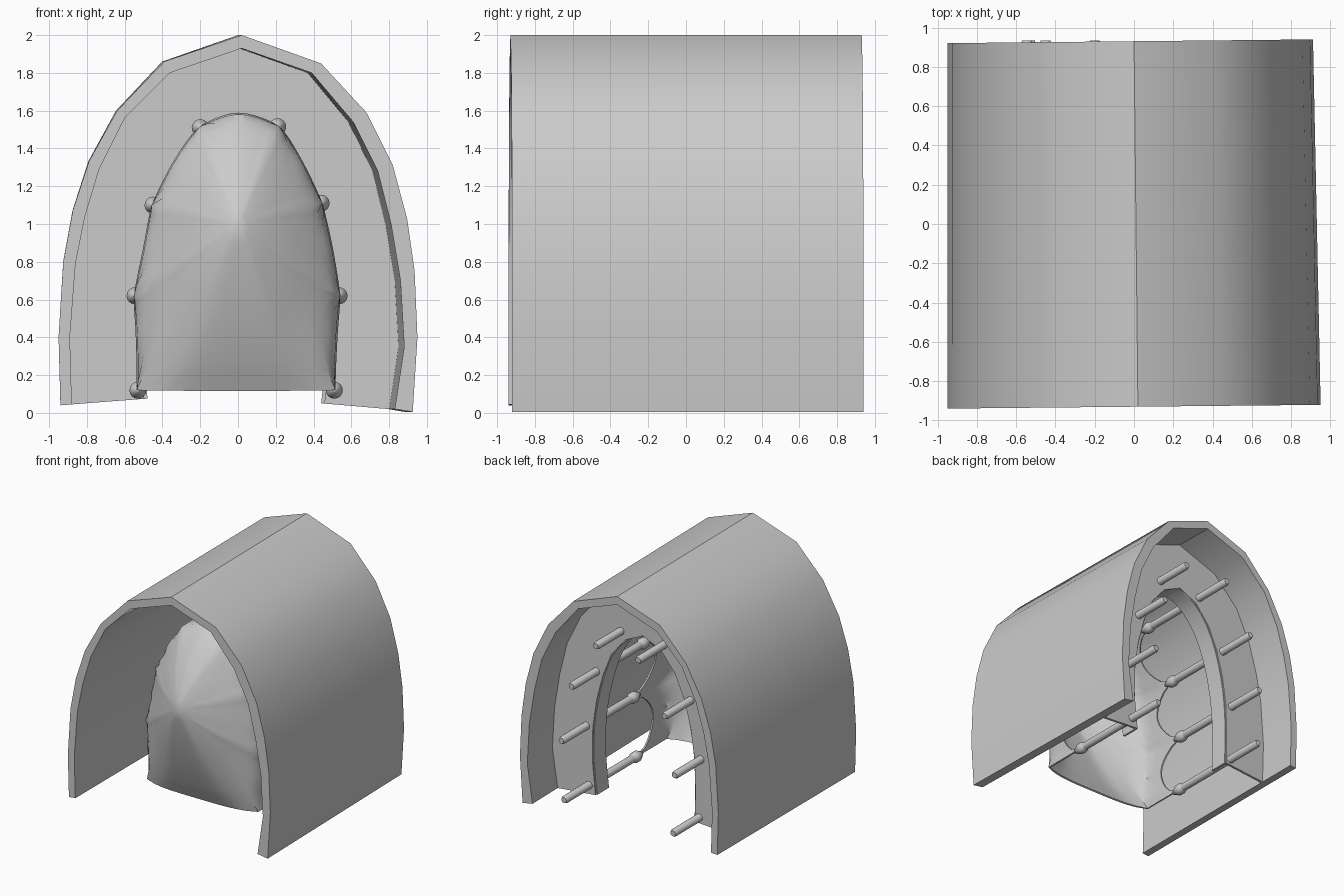
import bpy, math
from mathutils import Vector as V

if "Cube" in bpy.data.objects:
    bpy.data.objects.remove(bpy.data.objects["Cube"])


def make(name, verts, faces, thick=0.0, angle=30):
    me = bpy.data.meshes.new(name)
    me.from_pydata([tuple(v) for v in verts], [], faces)
    ob = bpy.data.objects.new(name, me)
    bpy.context.collection.objects.link(ob)
    bpy.ops.object.select_all(action='DESELECT')
    ob.select_set(True)
    bpy.context.view_layer.objects.active = ob
    bpy.ops.object.mode_set(mode='EDIT')
    bpy.ops.mesh.select_all(action='SELECT')
    bpy.ops.mesh.remove_doubles(threshold=0.0005)
    bpy.ops.mesh.normals_make_consistent(inside=False)
    bpy.ops.object.mode_set(mode='OBJECT')
    if thick:
        m = ob.modifiers.new("thickness", 'SOLIDIFY')
        m.thickness, m.offset = thick, 0
        bpy.ops.object.modifier_apply(modifier=m.name)
    bpy.ops.object.shade_smooth_by_angle(angle=math.radians(angle))
    return ob


def strip(a, b, n):
    return [(a + i, a + i + 1, b + i + 1, b + i) for i in range(n - 1)]


def catmull(pts, sub):
    p = [V(q) for q in pts]
    p = [p[0]] + p + [p[-1]]
    out = []
    for i in range(1, len(p) - 2):
        a, b, c, d = p[i - 1:i + 3]
        for k in range(sub):
            t = k / sub
            out.append(0.5 * (2 * b + (c - a) * t + (2 * a - 5 * b + 4 * c - d) * t * t
                              + (3 * b - a - 3 * c + d) * t ** 3))
    return out + [p[-1]]


def skew(x, y, z):
    return (x - 0.011 * (y + 0.93) * (x + 0.95), y + 0.01 * x, z)


# outer tunnel shell
outer = [(-.94, .04), (-.95, .4), (-.925, .8), (-.875, 1.07), (-.79, 1.33), (-.64, 1.6), (-.39, 1.86),
         (.02, 2.0), (.44, 1.85), (.68, 1.59), (.82, 1.31), (.895, 1.03), (.935, .75), (.95, .4), (.925, .005)]
inner = [(-.88, .045), (-.89, .4), (-.86, .79), (-.81, 1.04), (-.735, 1.29), (-.60, 1.56), (-.36, 1.80),
         (.02, 1.93), (.39, 1.80), (.61, 1.54), (.74, 1.28), (.81, 1.0), (.86, .7), (.88, .35), (.83, .02)]
n = len(outer)
verts = [skew(x, y, z) for prof in (outer, inner) for y in (-.93, .93) for x, z in prof]
faces = strip(0, n, n) + strip(2 * n, 3 * n, n) + strip(0, 2 * n, n) + strip(n, 3 * n, n)
faces += [(0, n, 3 * n, 2 * n), (n - 1, 2 * n - 1, 4 * n - 1, 3 * n - 1)]
make("tunnel_shell", verts, faces)

# membrane rim arch: every second point is an attachment point
arch = [(-.53, .12), (-.55, .37), (-.545, .62), (-.51, .87), (-.45, 1.1), (-.345, 1.34), (-.2, 1.51), (.0, 1.6),
        (.21, 1.515), (.345, 1.34), (.44, 1.11), (.51, .87), (.535, .62), (.535, .37), (.51, .12)]

# bulkhead plate with arched opening, and the lip round the opening
hole = [(-.49, .075), (-.495, .35), (-.485, .62), (-.45, .86), (-.39, 1.09), (-.30, 1.29), (-.17, 1.45),
        (.0, 1.53), (.17, 1.45), (.30, 1.29), (.38, 1.09), (.44, .86), (.475, .62), (.48, .35), (.45, .05)]
verts = [skew(x, .57, z) for x, z in inner] + [(x, .57, z) for x, z in hole]
make("bulkhead_plate", verts, strip(0, n, n), 0.02)
lip = catmull(hole, 2)
m = len(lip)
verts = [(p.x, y, p.y) for y in (.41, .57) for p in lip]
make("opening_lip", verts, strip(0, m, m), 0.02)


# pins with a tapered collar at the membrane end
def lathe(name, x, z, prof, seg=16):
    vs = [(x + r * math.cos(2 * math.pi * k / seg), y, z + r * math.sin(2 * math.pi * k / seg))
          for y, r in prof for k in range(seg)]
    fs = [(a * seg + k, a * seg + (k + 1) % seg, (a + 1) * seg + (k + 1) % seg, (a + 1) * seg + k)
          for a in range(len(prof) - 1) for k in range(seg)]
    make(name, vs, fs, angle=50)


for i, (x, z) in enumerate(arch[::2]):
    end = .935 if x < 0 else .92
    lathe(f"pin_{i + 1}", x, z, [(-.05, .0002), (-.05, .032), (end - .02, .032), (end, .024), (end, .0002)])
    lathe(f"collar_{i + 1}", x, z, [(-.14, .0002), (-.135, .012), (-.07, .045), (-.03, .045), (.0, .03)])

# stretched membrane hood: scalloped rim, converging to a nose
S = [1, 1, 1, .82, .52, .23, 0]
Y = [-.06, -.25, -.46, -.56, -.68, -.77, -.82]
nose = V((0, 1.0))
SUB, STEPS = 10, 12


def profile(v):
    f = min(v, .99999) * 6
    k = int(f)
    t = f - k
    return S[k] + (S[k + 1] - S[k]) * t, Y[k] + (Y[k + 1] - Y[k]) * t


rim = catmull(arch, SUB // 2)
cols = []
for i, p in enumerate(rim):
    dip = math.sin(math.pi * (i % SUB) / SUB) ** 0.6
    start = 0.2 * dip
    near_end = math.exp(-min(i, len(rim) - 1 - i) / 4)
    col = []
    for k in range(STEPS + 1):
        v = start + (1 - start) * k / STEPS
        s, y = profile(v)
        s *= 1 - 0.05 * dip * math.sin(math.pi * v)
        q = nose + (p - nose) * s
        w = max(0, (k - 4) / (STEPS - 4))
        q.x *= 1 - .28 * near_end * math.sin(math.pi * w)
        col.append(V((q.x, y, q.y)))
    cols.append(col)
verts = [q for c in cols for q in c]
W = STEPS + 1
faces = [f for i in range(len(cols) - 1) for f in strip(i * W, (i + 1) * W, W)]

# sloping underside between the two lower ridges
base, NX = len(verts), 12
for k in range(4, W):
    a, b = cols[0][k], cols[-1][k]
    w = (k - 4) / (STEPS - 4)
    for j in range(NX + 1):
        t = j / NX
        q = a.lerp(b, t)
        q.y -= .06 * (1 - (2 * t - 1) ** 4) * (1 - w) ** 1.5
        verts.append(q)
for k in range(W - 5):
    faces += strip(base + k * (NX + 1), base + (k + 1) * (NX + 1), NX + 1)
make("membrane_hood", verts, faces, 0.014, 40)
